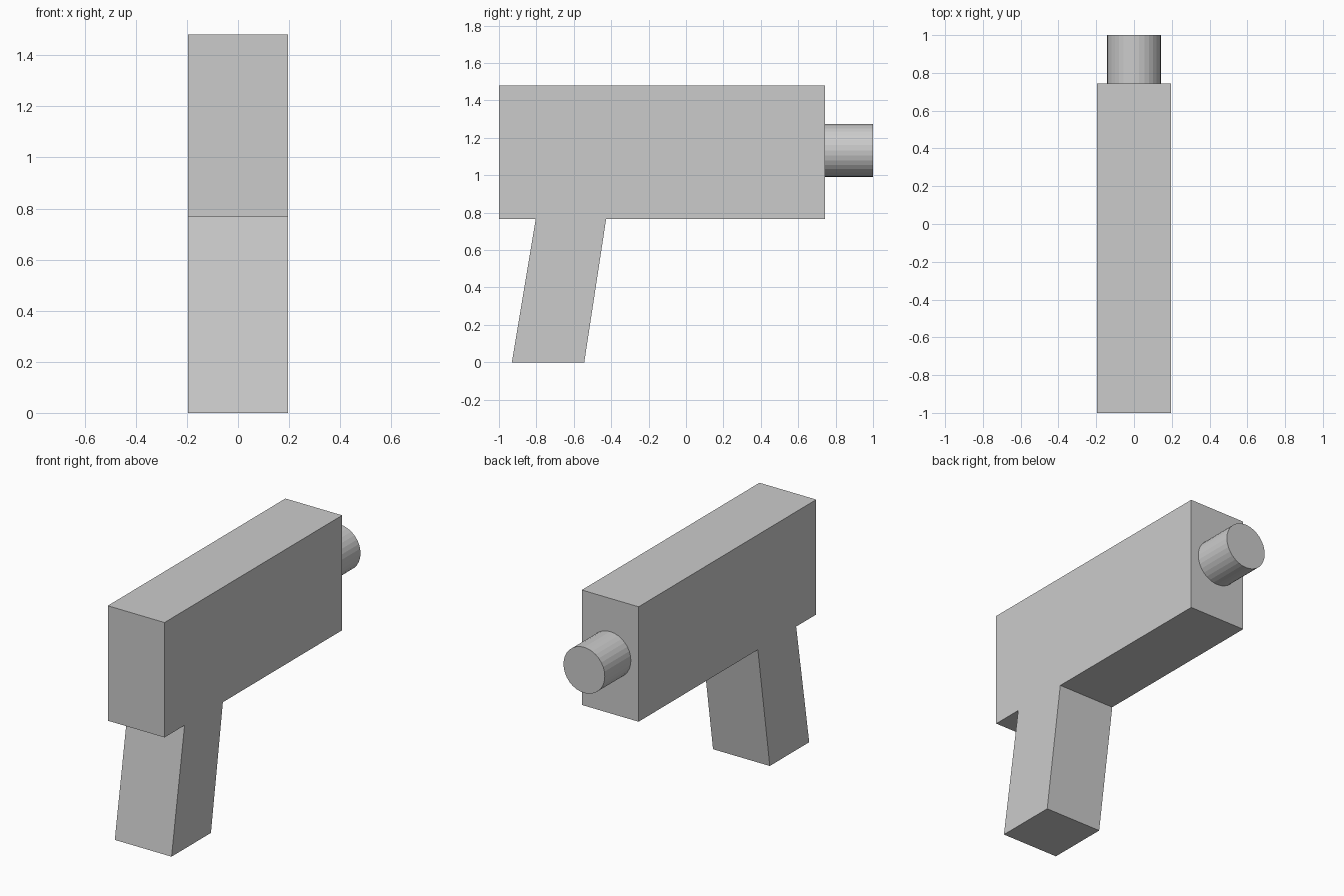
import bpy
import bmesh
from math import pi

if "Cube" in bpy.data.objects:
    bpy.data.objects.remove(bpy.data.objects["Cube"])

HALF_WIDTH = 0.195
BODY_FRONT_Y = 0.744

# Body and raked grip: one side profile (y, z) extruded across x
profile = [(-1.0, 0.767), (-0.803, 0.767), (-0.931, 0.0), (-0.544, 0.0),
           (-0.427, 0.767), (BODY_FRONT_Y, 0.767), (BODY_FRONT_Y, 1.481), (-1.0, 1.481)]
bm = bmesh.new()
side = bm.faces.new([bm.verts.new((-HALF_WIDTH, y, z)) for y, z in profile])
extruded = bmesh.ops.extrude_face_region(bm, geom=[side], use_keep_orig=True)["geom"]
moved = [g for g in extruded if isinstance(g, bmesh.types.BMVert)]
bmesh.ops.translate(bm, verts=moved, vec=(2 * HALF_WIDTH, 0, 0))
bmesh.ops.recalc_face_normals(bm, faces=bm.faces[:])
mesh = bpy.data.meshes.new("body_and_grip")
bm.to_mesh(mesh)
bm.free()
bpy.context.collection.objects.link(bpy.data.objects.new("body_and_grip", mesh))

# Barrel: flat-shaded 32-sided cylinder, slightly sunk into the body
start, end = BODY_FRONT_Y - 0.01, 1.0
bpy.ops.mesh.primitive_cylinder_add(vertices=32, radius=0.142, depth=end - start,
                                    location=(0, (start + end) / 2, 1.133),
                                    rotation=(pi / 2, 0, 0))
bpy.context.object.name = "barrel"
